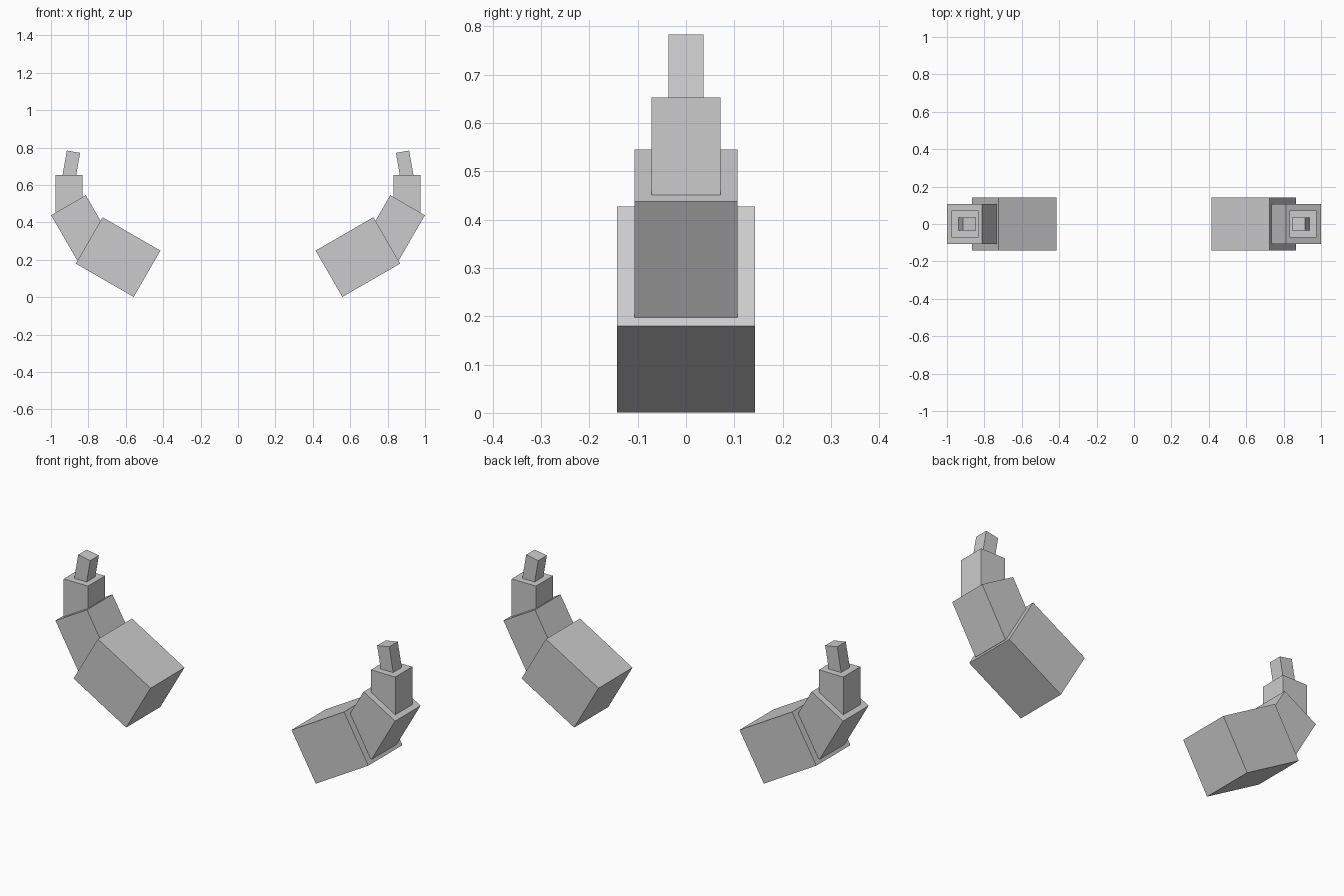
import bpy
from math import radians

cube = bpy.data.objects.get("Cube")
if cube:
    bpy.data.objects.remove(cube, do_unlink=True)

# Single plain grey
GREY = (0.6, 0.6, 0.6, 1.0)
grey = bpy.data.materials.new("horn_grey")
grey.use_nodes = True
grey.diffuse_color = GREY
bsdf = next(n for n in grey.node_tree.nodes if n.type == "BSDF_PRINCIPLED")
bsdf.inputs["Base Color"].default_value = GREY

# Horn segments: name, centre x, centre z, square width, length, outward lean
SEGMENTS = [
    ("horn_base", 0.641, 0.214, 0.286, 0.357, 60),
    ("horn_lower", 0.837, 0.371, 0.214, 0.278, 30),
    ("horn_upper", 0.904, 0.551, 0.143, 0.203, 0),
    ("horn_tip", 0.892, 0.707, 0.072, 0.143, -10),
]


def add_segment(name, x, z, width, length, lean):
    bpy.ops.mesh.primitive_cube_add(size=1, location=(x, 0, z),
                                    rotation=(0, radians(lean), 0))
    obj = bpy.context.object
    obj.name = name
    obj.scale = (width, width, length)
    obj.data.materials.append(grey)


# Mirrored pair of horns
for side, sign in (("left", 1), ("right", -1)):
    for part, x, z, width, length, lean in SEGMENTS:
        add_segment(f"{side}_{part}", sign * x, z, width, length, sign * lean)
